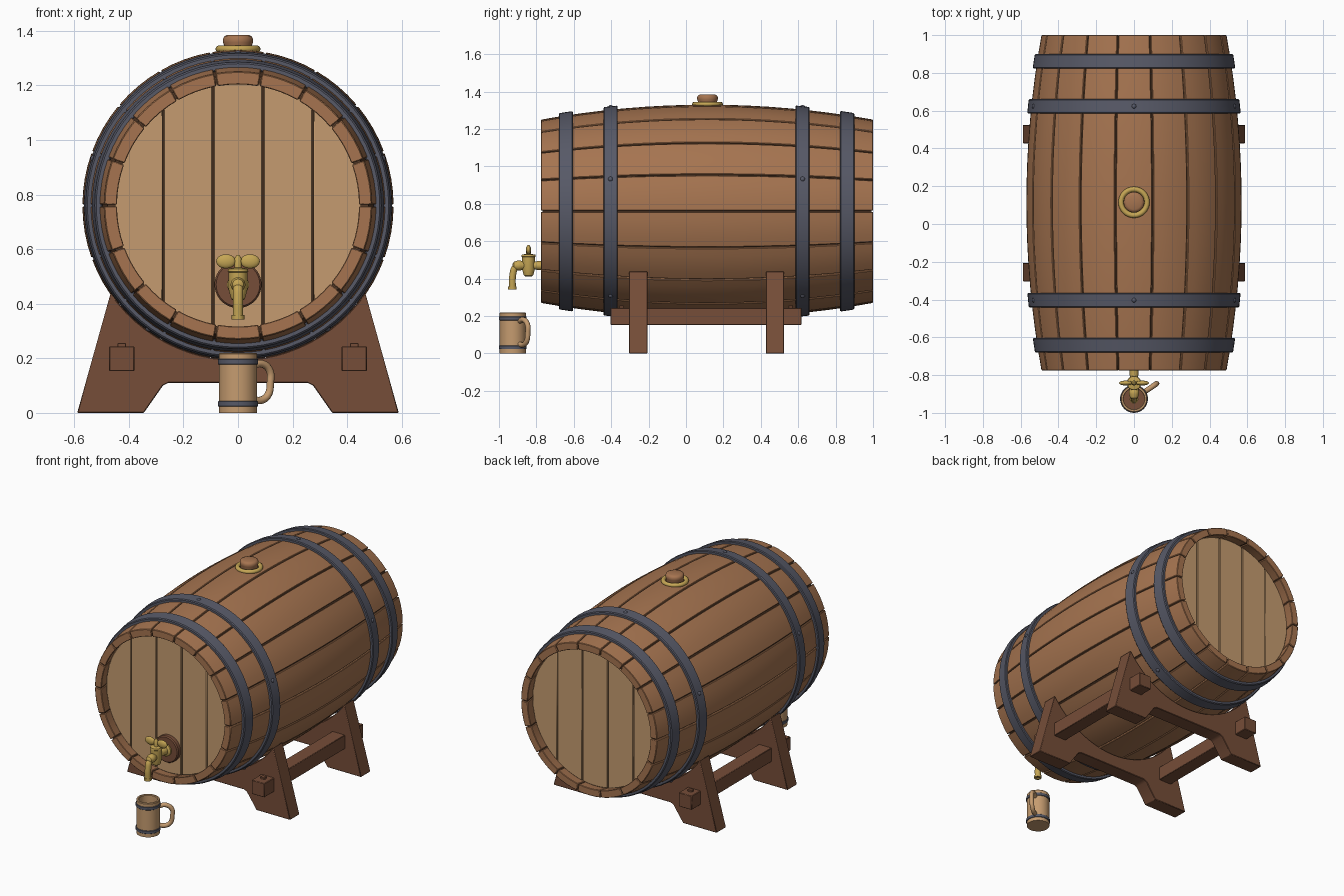
import bpy, bmesh, math
from mathutils import Matrix, Vector

if "Cube" in bpy.data.objects:
    bpy.data.objects.remove(bpy.data.objects["Cube"])

def material(name, rgb):
    m = bpy.data.materials.new(name)
    m.diffuse_color = (*rgb, 1)
    m.use_nodes = True
    m.node_tree.nodes["Principled BSDF"].inputs["Base Color"].default_value = m.diffuse_color
    return m

STAVE = material("stave_wood", (0.38, 0.175, 0.08))
HEAD = material("pale_head_wood", (0.56, 0.33, 0.16))
IRON = material("dark_iron", (0.095, 0.1, 0.135))
STAND = material("stand_wood", (0.18, 0.075, 0.04))
BRASS = material("brass", (0.56, 0.38, 0.09))
GAP = material("dark_gap", (0.09, 0.043, 0.022))

CY, CZ, HALF = 0.1125, 0.76, 0.8875          # barrel centre and half length
ALONG_Y = Matrix.Rotation(-math.pi / 2, 4, 'X')
BARREL = Matrix.Translation((0, CY, CZ)) @ ALONG_Y

def radius(t):                               # bulging barrel outline
    return 0.57 - 0.08 * (t / HALF) ** 2

def finish(name, bm, mat, bevel=0, angle=35):
    bmesh.ops.remove_doubles(bm, verts=bm.verts, dist=1e-5)
    bmesh.ops.recalc_face_normals(bm, faces=bm.faces)
    me = bpy.data.meshes.new(name)
    bm.to_mesh(me)
    bm.free()
    me.materials.append(mat)
    ob = bpy.data.objects.new(name, me)
    bpy.context.collection.objects.link(ob)
    if bevel:
        b = ob.modifiers.new("bevel", 'BEVEL')
        b.width, b.segments, b.limit_method = bevel, 1, 'ANGLE'
        b.angle_limit = math.radians(40)
    bpy.ops.object.select_all(action='DESELECT')
    ob.select_set(True)
    bpy.context.view_layer.objects.active = ob
    bpy.ops.object.shade_smooth_by_angle(angle=math.radians(angle))
    return ob

def lathe(name, prof, mat, mx=Matrix(), segs=32, loop=False, bevel=0, angle=35):
    bm = bmesh.new()
    rings = [[bm.verts.new(mx @ Vector((r * math.cos(a), r * math.sin(a), h)))
              for a in (2 * math.pi * i / segs for i in range(segs))] for r, h in prof]
    for k in range(len(rings) if loop else len(rings) - 1):
        p, q = rings[k], rings[(k + 1) % len(rings)]
        for i in range(segs):
            j = (i + 1) % segs
            bm.faces.new((p[i], p[j], q[j], q[i]))
    if not loop:
        bm.faces.new(rings[0])
        bm.faces.new(rings[-1])
    return finish(name, bm, mat, bevel, angle)

def prism(name, pts, y0, y1, mat, bevel=0):  # x-z outline extruded along y
    bm = bmesh.new()
    f = bm.faces.new([bm.verts.new((x, y0, z)) for x, z in pts])
    ext = bmesh.ops.extrude_face_region(bm, geom=[f])
    for v in ext['geom']:
        if isinstance(v, bmesh.types.BMVert):
            v.co.y = y1
    return finish(name, bm, mat, bevel)

def box(name, x0, x1, y0, y1, z0, z1, mat, bevel=0):
    return prism(name, [(x0, z0), (x1, z0), (x1, z1), (x0, z1)], y0, y1, mat, bevel)

def ball(name, loc, scale, mat):
    bm = bmesh.new()
    bmesh.ops.create_uvsphere(bm, u_segments=16, v_segments=10, radius=1,
                              matrix=Matrix.Translation(loc) @ Matrix.Diagonal((*scale, 1)))
    return finish(name, bm, mat, angle=60)

def tube(name, pts, r, mat):
    cu = bpy.data.curves.new(name, 'CURVE')
    cu.dimensions, cu.bevel_depth, cu.bevel_resolution, cu.use_fill_caps = '3D', r, 3, True
    sp = cu.splines.new('BEZIER')
    sp.resolution_u = 6
    sp.bezier_points.add(len(pts) - 1)
    for bp, p in zip(sp.bezier_points, pts):
        bp.co = p
        bp.handle_left_type = bp.handle_right_type = 'AUTO'
    cu.materials.append(mat)
    ob = bpy.data.objects.new(name, cu)
    bpy.context.collection.objects.link(ob)
    bpy.ops.object.select_all(action='DESELECT')
    ob.select_set(True)
    bpy.context.view_layer.objects.active = ob
    bpy.ops.object.convert(target='MESH')
    bpy.ops.object.shade_smooth_by_angle(angle=math.radians(50))

# Barrel staves: 18 curved planks with narrow gaps
NT, NA = 16, 4
for k in range(18):
    bm = bmesh.new()
    a0, a1 = math.radians(20 * k + 0.4), math.radians(20 * k + 19.6)
    rows = []
    for i in range(NT + 1):
        t = -HALF + 2 * HALF * i / NT
        loop = [(radius(t) - d, a0 + (a1 - a0) * s / NA)
                for d, order in ((0, range(NA + 1)), (0.047, range(NA, -1, -1))) for s in order]
        rows.append([bm.verts.new(BARREL @ Vector((r * math.cos(a), r * math.sin(a), t)))
                     for r, a in loop])
    n = len(rows[0])
    for p, q in zip(rows, rows[1:]):
        for i in range(n):
            bm.faces.new((p[i], p[(i + 1) % n], q[(i + 1) % n], q[i]))
    bm.faces.new(rows[0])
    bm.faces.new(rows[-1])
    finish(f"stave_{k + 1}", bm, STAVE, 0.003)

# Dark shell seen in the gaps between staves
ts = [-0.88 + 1.76 * i / 16 for i in range(17)]
lathe("gap_shell", [(radius(t) - 0.014, t) for t in ts] + [(radius(t) - 0.042, t) for t in ts[::-1]],
      GAP, BARREL, 72, True)

# Barrel heads: five boards, recessed into each end, over a dark backing
for side, s in (("front", -1), ("back", 1)):
    ye = CY + s * HALF
    lathe(f"{side}_head_backing", [(0.453, -0.008), (0.453, 0.008)], GAP,
          Matrix.Translation((0, ye - s * 0.083, CZ)) @ ALONG_Y, 64)
    R = 0.453
    for i in range(5):
        xa = max(-0.4575 + 0.183 * i + 0.003, -R + 0.002)
        xb = min(-0.4575 + 0.183 * (i + 1) - 0.003, R - 0.002)
        xs = [xa + (xb - xa) * j / 10 for j in range(11)]
        top = [(x, CZ + math.sqrt(R * R - x * x)) for x in xs]
        bot = [(x, CZ - math.sqrt(R * R - x * x)) for x in xs[::-1]]
        prism(f"{side}_head_board_{i + 1}", top + bot, ye - s * 0.085, ye - s * 0.063, HEAD, 0.003)

# Iron hoops, following the bulge
for i, y in enumerate((-0.642, -0.403, 0.623, 0.862)):
    t = y - CY
    lo, hi = t - 0.038, t + 0.038
    lathe(f"hoop_{i + 1}", [(radius(lo) - 0.01, lo), (radius(lo) + 0.018, lo),
                            (radius(hi) + 0.018, hi), (radius(hi) - 0.01, hi)],
          IRON, BARREL, 72, True, 0.005)
    if i in (1, 2):                          # rivets on the inner hoops
        for j in range(5):
            a, r = math.radians(90 + 72 * j), radius(t) + 0.011
            ball(f"rivet_{i}_{j + 1}", (r * math.cos(a), y, CZ + r * math.sin(a)), (0.014,) * 3, IRON)

# Bung with a round brass collar
UP = Matrix.Translation((0, 0.115, 0))
ring = [math.radians(36 * i) for i in range(10)]
lathe("bung_collar", [(0.069 + 0.014 * math.cos(a), 1.333 + 0.013 * math.sin(a)) for a in ring],
      BRASS, UP, loop=True, angle=60)
lathe("bung", [(0.052, 1.30), (0.052, 1.35), (0.055, 1.357), (0.055, 1.37), (0.05, 1.38),
               (0.038, 1.385)], STAVE, UP, angle=60)

# Stand trestles with cradle cut-out
arc = [math.radians(-34.5 - 111 * i / 24) for i in range(25)]
outline = [(0.566 * math.cos(a), CZ + 0.566 * math.sin(a)) for a in arc]
outline += [(-0.589, 0), (-0.345, 0), (-0.275, 0.1), (-0.255, 0.11),
            (0.255, 0.11), (0.275, 0.1), (0.345, 0), (0.589, 0)]
for name, y0, y1 in (("front_trestle", -0.304, -0.206), ("back_trestle", 0.427, 0.525)):
    prism(name, outline, y0, y1, STAND, 0.003)

# Stretchers with small pegs on top
for name, s in (("left", -1), ("right", 1)):
    x = s * 0.426
    box(f"{name}_stretcher", x - 0.046, x + 0.046, -0.403, 0.617, 0.153, 0.244, STAND, 0.003)
    for end, y in (("front", -0.345), ("back", 0.56)):
        box(f"{name}_{end}_peg", x - 0.015, x + 0.015, y - 0.012, y + 0.012, 0.2, 0.256, STAND, 0.002)

# Tap: mounting disc, pipe, valve, winged handle and spout
TAP = Matrix.Translation((0, 0, 0.47)) @ Matrix.Rotation(math.pi / 2, 4, 'X')
lathe("tap_disc", [(0.086, 0.70), (0.086, 0.736), (0.08, 0.743)], STAND, TAP, 40)
lathe("tap_pipe", [(0.04, 0.735), (0.04, 0.752), (0.025, 0.76), (0.022, 0.81), (0.024, 0.88),
                   (0.027, 0.885), (0.027, 0.9), (0.02, 0.92), (0.008, 0.928)], BRASS, TAP)
VALVE = Matrix.Translation((0, -0.842, 0))
lathe("tap_valve", [(0.015, 0.41), (0.025, 0.417), (0.034, 0.45), (0.034, 0.515), (0.038, 0.518),
                    (0.036, 0.528), (0.013, 0.532), (0.013, 0.565), (0.006, 0.578)], BRASS, VALVE, 24)
for name, s in (("left", -1), ("right", 1)):
    ball(f"tap_{name}_wing", (s * 0.044, -0.842, 0.555), (0.036, 0.013, 0.026), BRASS)
tube("tap_spout", [(0, -0.88, 0.472), (0, -0.912, 0.46), (0, -0.926, 0.42), (0, -0.928, 0.35)], 0.019, BRASS)
lathe("tap_spout_lip", [(0.013, 0.343), (0.023, 0.343), (0.023, 0.358), (0.013, 0.358)], BRASS,
      Matrix.Translation((0, -0.928, 0)), 24, True)

# Mug with two bands, dark inner floor and turned handle
AT = Matrix.Translation((0, -0.926, 0))
lathe("mug_wall", [(0.07, 0.0), (0.07, 0.216), (0.067, 0.22), (0.058, 0.22), (0.055, 0.216),
                   (0.055, 0.02), (0.001, 0.02), (0.001, 0.0)], HEAD, AT, 32, True)
lathe("mug_floor", [(0.055, 0.018), (0.055, 0.026)], STAND, AT)
for name, z in (("lower", 0.033), ("upper", 0.187)):
    lathe(f"mug_{name}_band", [(0.066, z - 0.01), (0.074, z - 0.01), (0.074, z + 0.01), (0.066, z + 0.01)],
          IRON, AT, 32, True, 0.002)
d = Vector((math.cos(math.radians(34)), math.sin(math.radians(34)), 0))
tube("mug_handle", [Vector((0, -0.926, z)) + d * r for r, z in
                    ((0.06, 0.172), (0.105, 0.18), (0.14, 0.155), (0.143, 0.11), (0.132, 0.065),
                     (0.1, 0.046), (0.06, 0.05))], 0.014, HEAD)
